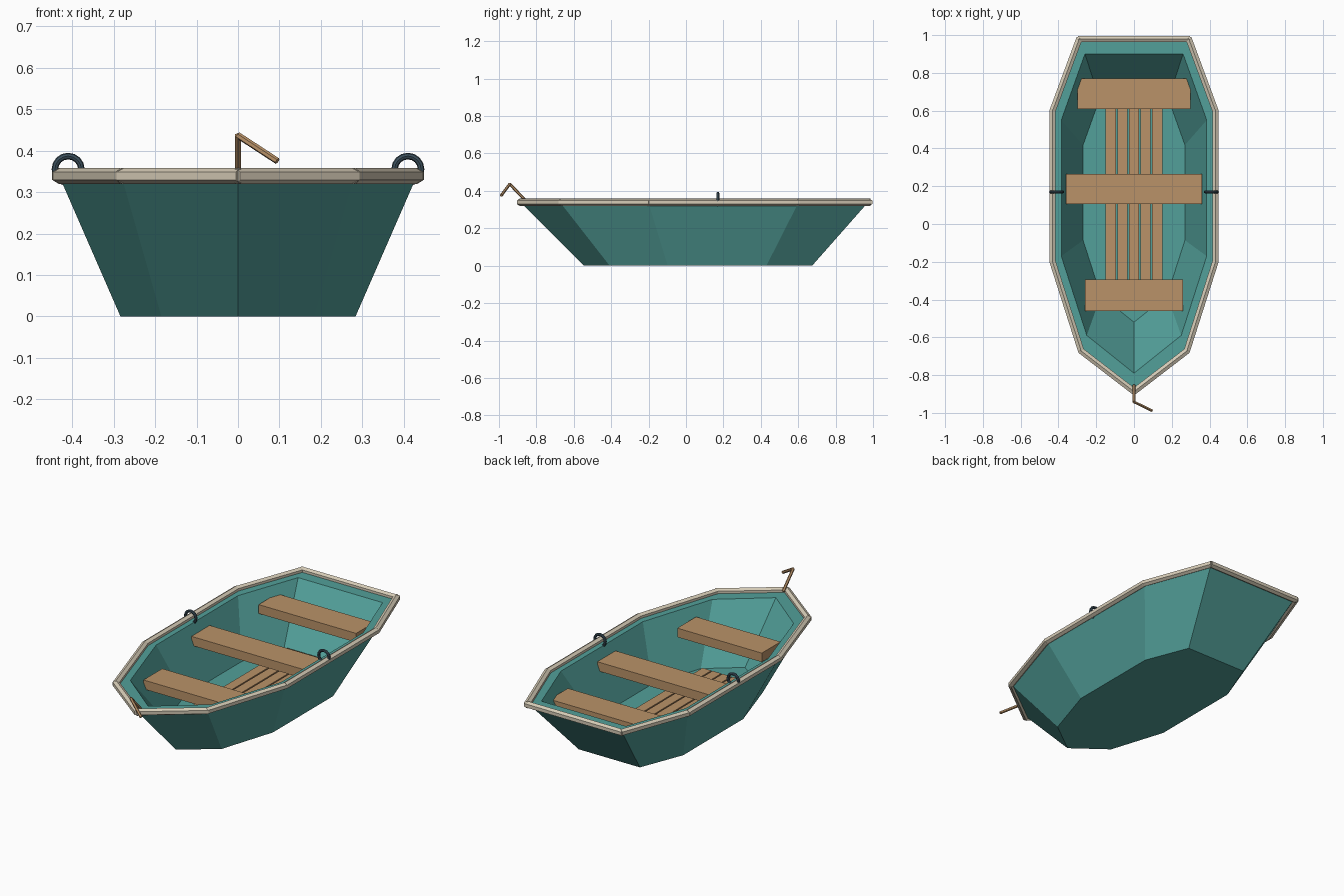
import bpy, bmesh, math
from mathutils import Vector, Matrix

default = bpy.data.objects.get("Cube")
if default:
    bpy.data.objects.remove(default, do_unlink=True)


def material(name, rgb):
    m = bpy.data.materials.new(name)
    m.use_nodes = True
    color = (*rgb, 1)
    m.diffuse_color = color
    bsdf = m.node_tree.nodes["Principled BSDF"]
    bsdf.inputs["Base Color"].default_value = color
    bsdf.inputs["Roughness"].default_value = 0.8
    return m


teal = material("teal_paint", (0.085, 0.35, 0.32))
wood = material("plank_wood", (0.49, 0.29, 0.14))
cream = material("pale_trim", (0.67, 0.60, 0.47))
iron = material("dark_iron", (0.045, 0.08, 0.107))


def finish(name, bm, mat):
    bmesh.ops.recalc_face_normals(bm, faces=bm.faces)
    mesh = bpy.data.meshes.new(name)
    bm.to_mesh(mesh)
    bm.free()
    mesh.materials.append(mat)
    obj = bpy.data.objects.new(name, mesh)
    bpy.context.collection.objects.link(obj)
    return obj


def mirrored(half):
    """Close a half outline that starts on the centre line."""
    return half + [(-x, y) for x, y in reversed(half[1:])]


def scaled(outline, factor, centre_y):
    return [(x * factor, (y - centre_y) * factor + centre_y) for x, y in outline]


def loft(bm, rings):
    """Skin a list of (outline, z) rings and cap both ends."""
    loops = [[bm.verts.new((x, y, z)) for x, y in pts] for pts, z in rings]
    n = len(loops[0])
    for a, b in zip(loops, loops[1:]):
        for i in range(n):
            j = (i + 1) % n
            bm.faces.new((a[i], a[j], b[j], b[i]))
    bm.faces.new(loops[0])
    bm.faces.new(loops[-1])


def add_rod(bm, start, end, radius, sides=6):
    """Rod between two points, with one ridge turned upward."""
    start, end = Vector(start), Vector(end)
    d = (end - start).normalized()
    side = Vector((0, 0, 1)).cross(d).normalized()
    up = d.cross(side)
    rot = Matrix((side, up, d)).transposed().to_4x4()
    bmesh.ops.create_cone(bm, cap_ends=True, segments=sides, radius1=radius,
                          radius2=radius, depth=(end - start).length,
                          matrix=Matrix.Translation((start + end) / 2) @ rot)


# Hull: outer skin, flat top edge, inner skin and floor
outer = mirrored([(0, -0.88), (0.28, -0.67), (0.43, -0.2), (0.43, 0.6), (0.285, 0.97)])
inner = mirrored([(0, -0.79), (0.25, -0.59), (0.385, -0.17), (0.385, 0.55), (0.26, 0.9)])
bm = bmesh.new()
loft(bm, [(scaled(outer, 0.66, 0.1), 0), (outer, 0.335),
          (inner, 0.335), (scaled(inner, 0.7, 0.11), 0.05)])
finish("hull", bm, teal)

# Rim: one hexagonal rail per side of the outline
rim = mirrored([(0, -0.887), (0.28, -0.672), (0.431, -0.2), (0.431, 0.6), (0.29, 0.98)])
bm = bmesh.new()
for (x1, y1), (x2, y2) in zip(rim, rim[1:] + rim[:1]):
    a, b = Vector((x1, y1, 0.339)), Vector((x2, y2, 0.339))
    extra = (b - a).normalized() * 0.006
    add_rod(bm, a - extra, b + extra, 0.019)
finish("rim", bm, cream)


# Seats
def plank(name, outline, bottom, top):
    bm = bmesh.new()
    loft(bm, [(outline, bottom), (outline, top)])
    return finish(name, bm, wood)


def rectangle(x1, x2, y1, y2):
    return [(x1, y1), (x2, y1), (x2, y2), (x1, y2)]


plank("front_seat", rectangle(-0.26, 0.26, -0.46, -0.295), 0.235, 0.285)
plank("middle_seat", rectangle(-0.36, 0.36, 0.105, 0.265), 0.235, 0.285)
plank("rear_seat", [(-0.3, 0.61), (0.3, 0.61), (0.3, 0.72), (0.28, 0.77),
                    (-0.28, 0.77), (-0.3, 0.72)], 0.235, 0.285)

# Floor slats
for i in range(5):
    x = (i - 2) * 0.0615
    plank(f"floor_slat_{i + 1}", rectangle(x - 0.027, x + 0.027, -0.36, 0.65), 0.048, 0.068)

# Oar rings on both sides
for label, s in (("left", 1), ("right", -1)):
    bpy.ops.mesh.primitive_torus_add(
        major_segments=16, minor_segments=8, major_radius=0.032, minor_radius=0.008,
        location=(s * 0.41, 0.17, 0.355), rotation=(math.pi / 2, 0, 0))
    ring = bpy.context.object
    ring.name = f"oar_ring_{label}"
    ring.data.materials.append(iron)

# Bent handle at the bow
bm = bmesh.new()
elbow = (0, -0.942, 0.437)
add_rod(bm, (0, -0.855, 0.345), elbow, 0.008)
add_rod(bm, elbow, (0.095, -0.988, 0.375), 0.008)
finish("bow_handle", bm, wood)
